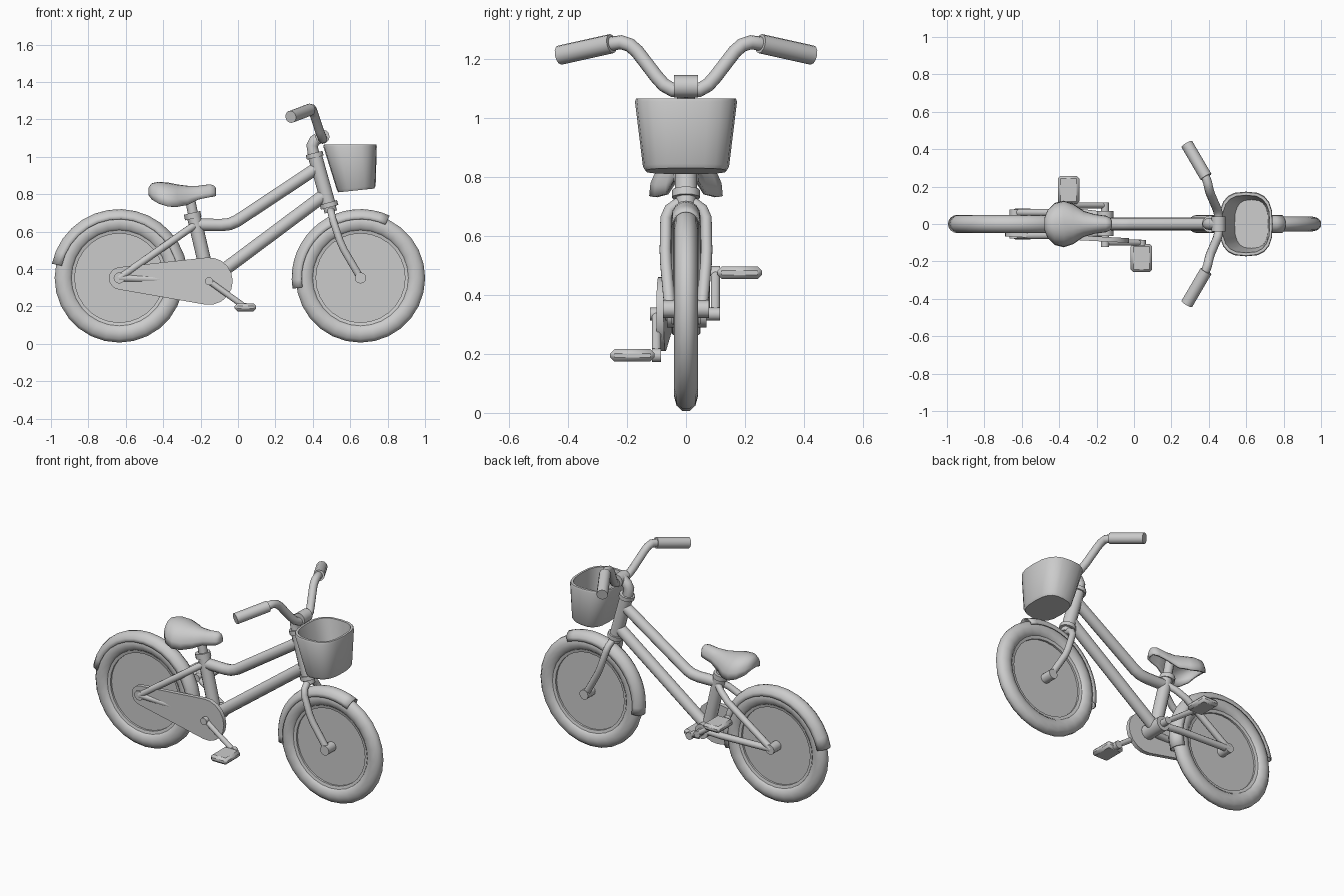
import bpy, bmesh
from math import pi, sin, cos, acos, radians, copysign

if "Cube" in bpy.data.objects:
    bpy.data.objects.remove(bpy.data.objects["Cube"])


def finish(obj, angle=40):
    bpy.ops.object.select_all(action='DESELECT')
    obj.select_set(True)
    bpy.context.view_layer.objects.active = obj
    if obj.type == 'CURVE':
        bpy.ops.object.convert(target='MESH')
    bpy.ops.object.shade_smooth_by_angle(angle=radians(angle))
    return bpy.context.object


def tube(name, pts, r, res=4):
    """Round bar swept along a path."""
    cu = bpy.data.curves.new(name, 'CURVE')
    cu.dimensions = '3D'
    cu.bevel_depth, cu.bevel_resolution, cu.use_fill_caps = r, res, True
    sp = cu.splines.new('POLY')
    sp.points.add(len(pts) - 1)
    for p, co in zip(sp.points, pts):
        p.co = (*co, 1)
    obj = bpy.data.objects.new(name, cu)
    bpy.context.collection.objects.link(obj)
    return finish(obj)


def skin(name, rings, loop_u=False, loop_v=True, caps=True, thick=0, angle=40):
    """Mesh skinned over a row of equal-length point rings."""
    bm = bmesh.new()
    vs = [[bm.verts.new(p) for p in ring] for ring in rings]
    n, m = len(vs), len(vs[0])
    for i in range(n if loop_u else n - 1):
        for j in range(m if loop_v else m - 1):
            a, b = vs[i], vs[(i + 1) % n]
            k = (j + 1) % m
            bm.faces.new((a[j], a[k], b[k], b[j]))
    if caps:
        bm.faces.new(vs[0])
        bm.faces.new(vs[-1])
    bmesh.ops.recalc_face_normals(bm, faces=bm.faces)
    me = bpy.data.meshes.new(name)
    bm.to_mesh(me)
    bm.free()
    obj = bpy.data.objects.new(name, me)
    bpy.context.collection.objects.link(obj)
    if thick:
        mod = obj.modifiers.new('thickness', 'SOLIDIFY')
        mod.thickness, mod.offset = thick, -1
    return finish(obj, angle)


def revolve(name, cx, cz, profile, a0, a1, steps, **kw):
    """Sweep an (r, y) profile about a wheel axis parallel to y."""
    full = a1 - a0 == 360
    rings = []
    for i in range(steps + (not full)):
        a = radians(a0 + (a1 - a0) * i / steps)
        rings.append([(cx + r * cos(a), y, cz + r * sin(a)) for r, y in profile])
    return skin(name, rings, loop_u=full, caps=False, **kw)


# Wheels with tyre, rim, disc, axle and mudguard
for tag, cx, a0, a1 in (('rear', -0.635, -15, 168), ('front', 0.655, 65, 189)):
    cz = 0.352
    tyre = [(0.297 + 0.051 * cos(t), 0.04 * sin(t))
            for t in [(k + 0.5) * pi / 5 for k in range(10)]]
    revolve(tag + '_tyre', cx, cz, tyre, 0, 360, 28, angle=60)
    revolve(tag + '_rim', cx, cz, [(0.238, -0.018), (0.256, -0.022), (0.256, 0.022), (0.238, 0.018)],
            0, 360, 28)
    tube(tag + '_wheel_disc', [(cx, -0.006, cz), (cx, 0.006, cz)], 0.242, 12)
    tube(tag + '_axle', [(cx, -0.078, cz), (cx, 0.078, cz)], 0.03)
    guard = [(0.315 + 0.053 * cos(t), 0.049 * sin(t))
             for t in [radians(-90 + 22.5 * k) for k in range(9)]]
    revolve(tag + '_mudguard', cx, cz, guard, a0, a1, 16, loop_v=False, thick=0.006, angle=50)

# Frame tubes
BB = (-0.155, 0, 0.335)
tube('seat_tube', [(-0.236, 0, 0.68), BB], 0.037)
tube('seat_collar', [(-0.246, 0, 0.70), (-0.239, 0, 0.67)], 0.045)
tube('seat_post', [(-0.262, 0, 0.80), (-0.24, 0, 0.69)], 0.027)
tube('top_tube', [(-0.22, 0, 0.637), (-0.09, 0, 0.635), (-0.045, 0, 0.64), (-0.005, 0, 0.657),
                  (0.43, 0, 0.945)], 0.033)
tube('down_tube', [BB, (0.455, 0, 0.79)], 0.035)
tube('head_tube', [(0.41, 0, 1.01), (0.487, 0, 0.735)], 0.038)
tube('head_ring_upper', [(0.407, 0, 1.02), (0.413, 0, 0.996)], 0.046)
tube('head_ring_lower', [(0.483, 0, 0.755), (0.49, 0, 0.73)], 0.048)
tube('bottom_bracket', [(-0.155, -0.065, 0.335), (-0.155, 0.07, 0.335)], 0.045)
for s, side in ((-1, 'right'), (1, 'left')):
    tube(side + '_seat_stay', [(-0.225, 0.012 * s, 0.637), (-0.27, 0.04 * s, 0.608), (-0.33, 0.06 * s, 0.566),
                               (-0.635, 0.062 * s, 0.352)], 0.02)
    tube(side + '_chain_stay', [(-0.155, 0.045 * s, 0.335), (-0.28, 0.06 * s, 0.34),
                                (-0.635, 0.062 * s, 0.352)], 0.02)
    # Fork legs
    tube(side + '_fork_leg', [(0.494, 0, 0.712), (0.497, 0.03 * s, 0.708), (0.501, 0.055 * s, 0.69),
                              (0.508, 0.068 * s, 0.66), (0.545, 0.07 * s, 0.55), (0.565, 0.068 * s, 0.505),
                              (0.655, 0.054 * s, 0.352)], 0.02)
tube('fork_crown', [(0.486, 0, 0.745), (0.496, 0, 0.705)], 0.034)

# Stem, handlebar and grips
tube('stem', [(0.405, 0, 1.01), (0.396, 0, 1.06), (0.41, 0, 1.085), (0.445, 0, 1.11)], 0.031)
tube('bar_clamp', [(0.452, -0.04, 1.107), (0.452, 0.04, 1.107)], 0.038)
half = [(0.453, 0.045, 1.095), (0.446, 0.075, 1.112), (0.435, 0.1, 1.14), (0.407, 0.165, 1.225),
        (0.4, 0.19, 1.247), (0.394, 0.22, 1.257), (0.383, 0.25, 1.252), (0.37, 0.27, 1.248)]
tube('handlebar', [(x, -y, z) for x, y, z in reversed(half)] + half, 0.024)
for s, side in ((-1, 'right'), (1, 'left')):
    tube(side + '_grip', [(0.385, 0.252 * s, 1.252), (0.282, 0.428 * s, 1.213)], 0.033)

# Saddle: arched shell, open underneath
stations = [(-0.478, 0.035, 0.835, 0.795), (-0.462, 0.075, 0.858, 0.772), (-0.425, 0.112, 0.866, 0.75),
            (-0.375, 0.125, 0.862, 0.735), (-0.325, 0.108, 0.852, 0.732), (-0.27, 0.07, 0.845, 0.742),
            (-0.21, 0.052, 0.845, 0.772), (-0.15, 0.044, 0.853, 0.784), (-0.128, 0.034, 0.846, 0.787),
            (-0.118, 0.018, 0.832, 0.792)]
arch = []
for x, w, zt, zb in stations:
    ts = [pi * k / 12 for k in range(13)]
    arch.append([(x, w * cos(t), zb + (zt - zb) * max(sin(t), 0) ** 0.8) for t in ts])
skin('saddle', arch, loop_v=False, thick=0.012, angle=60)


# Basket: tapered rounded tub
def oval(cx, hx, hy, z, tilt=0.0, n=20):
    ring = []
    for k in range(n):
        c, s = cos(2 * pi * k / n), sin(2 * pi * k / n)
        u, v = copysign(abs(c) ** 0.72, c), copysign(abs(s) ** 0.72, s)
        ring.append((cx + hx * u, hy * v, z + tilt * u))
    return ring


skin('basket', [oval(0.632, 0.096, 0.137, 0.82, 0.01), oval(0.632, 0.104, 0.146, 0.835, 0.01),
                oval(0.599, 0.143, 0.173, 1.055), oval(0.599, 0.14, 0.169, 1.066),
                oval(0.599, 0.127, 0.154, 1.066), oval(0.628, 0.09, 0.13, 0.85, 0.01)])

# Chain guard: hull of a small and a large circle
(x1, z1, r1), (x2, z2, r2) = (-0.63, 0.35, 0.06), (-0.155, 0.335, 0.127)
q = pi - acos((r2 - r1) / (x2 - x1))
outline = [(x2 + r2 * cos(a), z2 + r2 * sin(a)) for a in [-q + 2 * q * k / 10 for k in range(11)]]
outline += [(x1 + r1 * cos(a), z1 + r1 * sin(a)) for a in [q + (2 * pi - 2 * q) * k / 8 for k in range(9)]]
slant = lambda x: -0.068 - 0.025 * (x - x1) / (x2 - x1) + 0.012
skin('chain_guard', [[(x, slant(x) + d, z) for x, z in outline] for d in (-0.013, 0.012)], angle=30)

# Cranks and pedals, opposite each other
tube('crank_axle', [(-0.155, -0.122, 0.335), (-0.155, 0.115, 0.335)], 0.022)
for s, side in ((-1, 'right'), (1, 'left')):
    px, pz = -0.155 - 0.195 * s, 0.335 + 0.14 * s
    tube(side + '_crank', [(-0.155, 0.1 * s, 0.335), (px, 0.1 * s, pz)], 0.016)
    tube(side + '_pedal_boss', [(px, 0.085 * s, pz), (px, 0.115 * s, pz)], 0.023)
    bpy.ops.mesh.primitive_cube_add(size=1, location=(px, 0.182 * s, pz))
    pedal = bpy.context.object
    pedal.name = side + '_pedal'
    pedal.scale = (0.115, 0.15, 0.042)
    bpy.ops.object.transform_apply(location=False, rotation=False, scale=True)
    bev = pedal.modifiers.new('bevel', 'BEVEL')
    bev.width, bev.segments = 0.014, 1
    finish(pedal, 20)
